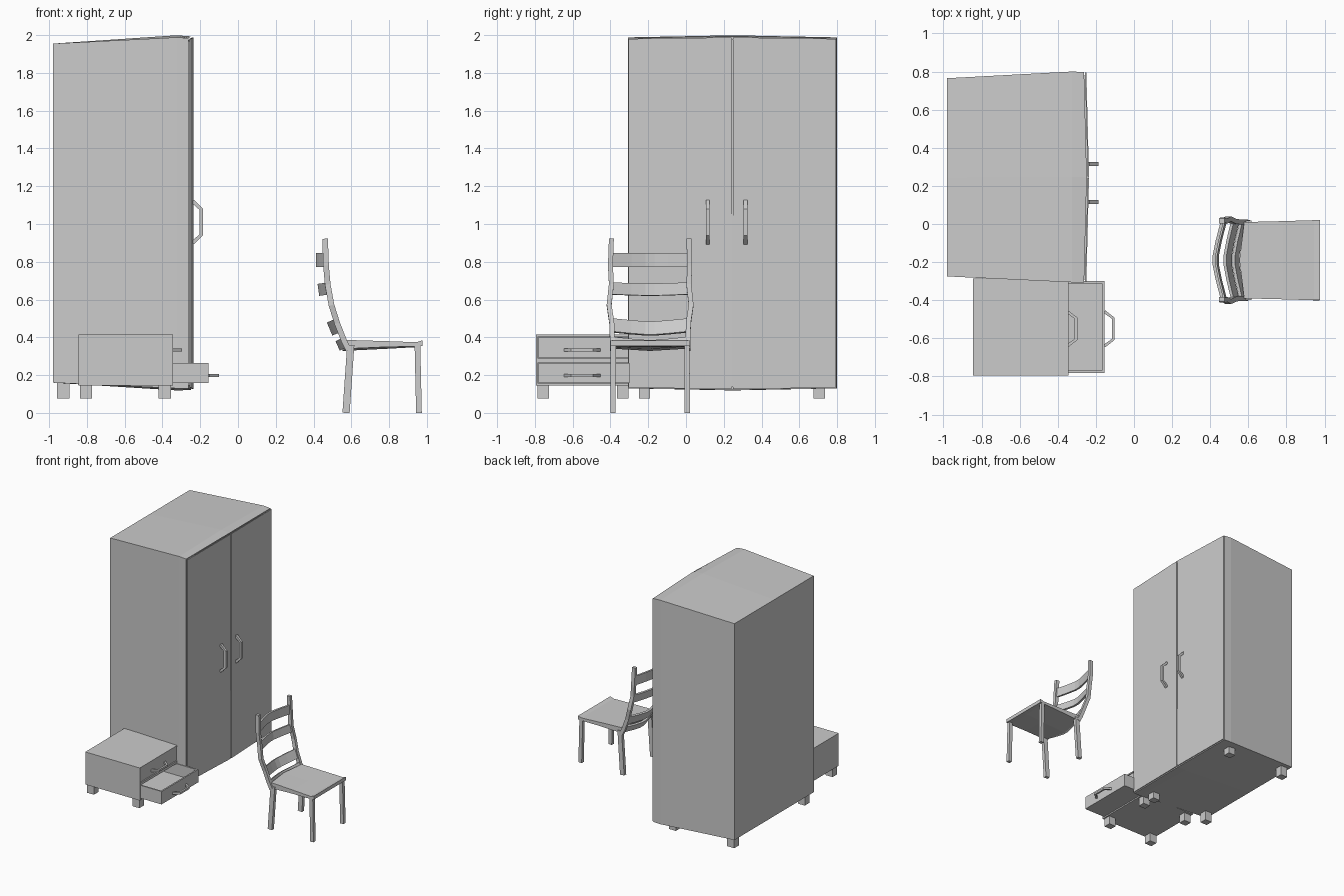
import bpy, bmesh
from mathutils import Vector

cube = bpy.data.objects.get("Cube")
if cube:
    bpy.data.objects.remove(cube, do_unlink=True)

grey = bpy.data.materials.new("plain_grey")
grey.use_nodes = True
COLOR = (0.6, 0.6, 0.6, 1)
grey.diffuse_color = COLOR
grey.node_tree.nodes["Principled BSDF"].inputs["Base Color"].default_value = COLOR


def loft(name, rings):
    """Skin a list of equal point rings and cap both ends."""
    bm = bmesh.new()
    rows = [[bm.verts.new(p) for p in ring] for ring in rings]
    n = len(rows[0])
    for a, b in zip(rows, rows[1:]):
        for i in range(n):
            j = (i + 1) % n
            bm.faces.new((a[i], a[j], b[j], b[i]))
    bm.faces.new(rows[0])
    bm.faces.new(rows[-1])
    bmesh.ops.recalc_face_normals(bm, faces=bm.faces)
    mesh = bpy.data.meshes.new(name)
    bm.to_mesh(mesh)
    bm.free()
    mesh.materials.append(grey)
    obj = bpy.data.objects.new(name, mesh)
    bpy.context.collection.objects.link(obj)
    return obj


def box(name, x, y, z):
    rect = [(x[0], y[0]), (x[1], y[0]), (x[1], y[1]), (x[0], y[1])]
    return loft(name, [[(px, py, h) for px, py in rect] for h in z])


def sweep(name, path, side, width, depth):
    """Sweep a rectangle along a path; width lies along the side vector."""
    pts = [Vector(p) for p in path]
    side = Vector(side).normalized()
    rings = []
    for i, p in enumerate(pts):
        t = pts[min(i + 1, len(pts) - 1)] - pts[max(i - 1, 0)]
        n = t.cross(side).normalized() * depth / 2
        s = side * width / 2
        rings.append([p + s + n, p - s + n, p - s - n, p + s - n])
    return loft(name, rings)


def handle(name, base, along, half, reach, thick):
    """Bracket handle standing out towards +x."""
    base, along, out = Vector(base), Vector(along), Vector((1, 0, 0))
    path = [base - along * half, base - along * half * 0.62 + out * reach,
            base + along * half * 0.62 + out * reach, base + along * half]
    return sweep(name, path, along.cross(out), thick, thick)


def feet(name, xs, ys, top):
    for i, x in enumerate(xs):
        for j, y in enumerate(ys):
            box(f"{name}_{i}{j}", (x - .032, x + .032), (y - .03, y + .03), (.075, top))


# Wardrobe carcass: tapers to the back, with bowed top and bottom
def section(x, y0, y1, z0, z1, bow, front=0):
    mid = (y0 + y1) / 2
    return [(x, y0, z0), (x + front, mid, z0 - bow), (x, y1, z0),
            (x, y1, z1), (x + front, mid, z1 + bow), (x, y0, z1)]


loft("wardrobe_carcass", [
    section(-.98, -.275, .765, .16, 1.955, 0),
    section(-.325, -.306, .8, .13, 1.988, .011),
    section(-.262, -.306, .797, .13, 1.984, .009, .014)])
loft("wardrobe_door_seal", [
    section(-.27, -.29, .78, .145, 1.97, .008, .014),
    section(-.25, -.29, .78, .145, 1.97, .008, .012)])

# Two bowed doors meeting at a narrow gap
for side, outer, inner in (("right", -.304, .242), ("left", .795, .25)):
    loft(f"wardrobe_door_{side}", [
        [(-.257, outer, lo), (-.243, inner, lo - .008),
         (-.236, inner, lo - .008), (-.25, outer, lo)] if k == 0 else
        [(-.257, outer, lo), (-.243, inner, lo + .008),
         (-.236, inner, lo + .008), (-.25, outer, lo)]
        for k, lo in enumerate((.134, 1.98))])
for side, y in (("right", .115), ("left", .315)):
    handle(f"wardrobe_handle_{side}", (-.24, y, 1.01), (0, 0, 1), .11, .045, .02)
feet("wardrobe_foot", (-.925, -.39), (-.22, .705), .17)

# Bedside cabinet shell
X, Y, Z, T = (-.845, -.345), (-.795, -.285), (.145, .415), .011
box("cabinet_bottom", X, Y, (Z[0], Z[0] + T))
box("cabinet_top", X, Y, (Z[1] - T, Z[1]))
box("cabinet_shelf", X, Y, (.267, .287))
box("cabinet_side_right", X, (Y[0], Y[0] + T), Z)
box("cabinet_side_left", X, (Y[1] - T, Y[1]), Z)
box("cabinet_back", (X[0], X[0] + T), Y, Z)
feet("cabinet_foot", (-.805, -.388), (-.755, -.335), .147)


# Open-topped drawers, upper closed and lower pulled out
def drawer(name, front, z0, z1):
    y0, y1, back = -.781, -.299, front - .47
    w = .012
    box(name + "_front", (front - w, front), (y0, y1), (z0, z1))
    box(name + "_back", (back, back + w), (y0, y1), (z0, z1))
    box(name + "_side_right", (back, front), (y0, y0 + w), (z0, z1))
    box(name + "_side_left", (back, front), (y1 - w, y1), (z0, z1))
    box(name + "_floor", (back, front), (y0, y1), (z0, z0 + w))
    handle(name + "_handle", (front, -.55, (z0 + z1) / 2 - .013), (0, 1, 0), .09, .046, .016)


drawer("upper_drawer", -.35, .291, .402)
drawer("lower_drawer", -.155, .158, .265)

# Chair seat: thin slab, dished below, bowed at the back edge
CY = -.19


def seat_ring(x, half, lo, hi, sag, bow=0):
    return [(x, CY - half, lo), (x - bow, CY, lo - sag), (x, CY + half, lo),
            (x, CY + half, hi), (x - bow, CY, hi), (x, CY - half, hi)]


loft("chair_seat", [
    seat_ring(.578, .2, .34, .386, .012, .025),
    seat_ring(.78, .205, .349, .38, .01),
    seat_ring(.945, .21, .352, .374, .004),
    seat_ring(.976, .21, .355, .384, 0)])

# Chair legs, posts and slats
POST = [(.585, .2, .335), (.56, .2, .385), (.525, .203, .475), (.495, .217, .57),
        (.475, .205, .68), (.466, .21, .78), (.461, .205, .922)]
for side, s in (("right", -1), ("left", 1)):
    sweep(f"chair_front_leg_{side}",
          [(.958, CY + s * .197, 0), (.95, CY + s * .195, .36)], (0, 1, 0), .028, .03)
    sweep(f"chair_back_leg_{side}",
          [(.572, CY + s * .197, 0), (.597, CY + s * .195, .36)], (0, 1, 0), .028, .038)
    sweep(f"chair_back_post_{side}",
          [(x, CY + s * y, z) for x, y, z in POST], (0, 1, 0), .026, .03)

SLATS = [(.462, .81, 0, .075), (.474, .658, -.14, .064),
         (.53, .463, -.42, .075), (.572, .375, -.45, .055)]
for i, (x, z, lean, height) in enumerate(SLATS):
    up = Vector((lean, 0, 1)).normalized()
    back = Vector((-up.z, 0, up.x))
    path = [Vector((x, CY + y, z)) + back * d
            for y, d in ((-.2, .0), (-.1, .026), (-.025, .041), (.025, .041), (.1, .026), (.2, .0))]
    sweep(f"chair_slat_{i}", path, up, height, .016)
